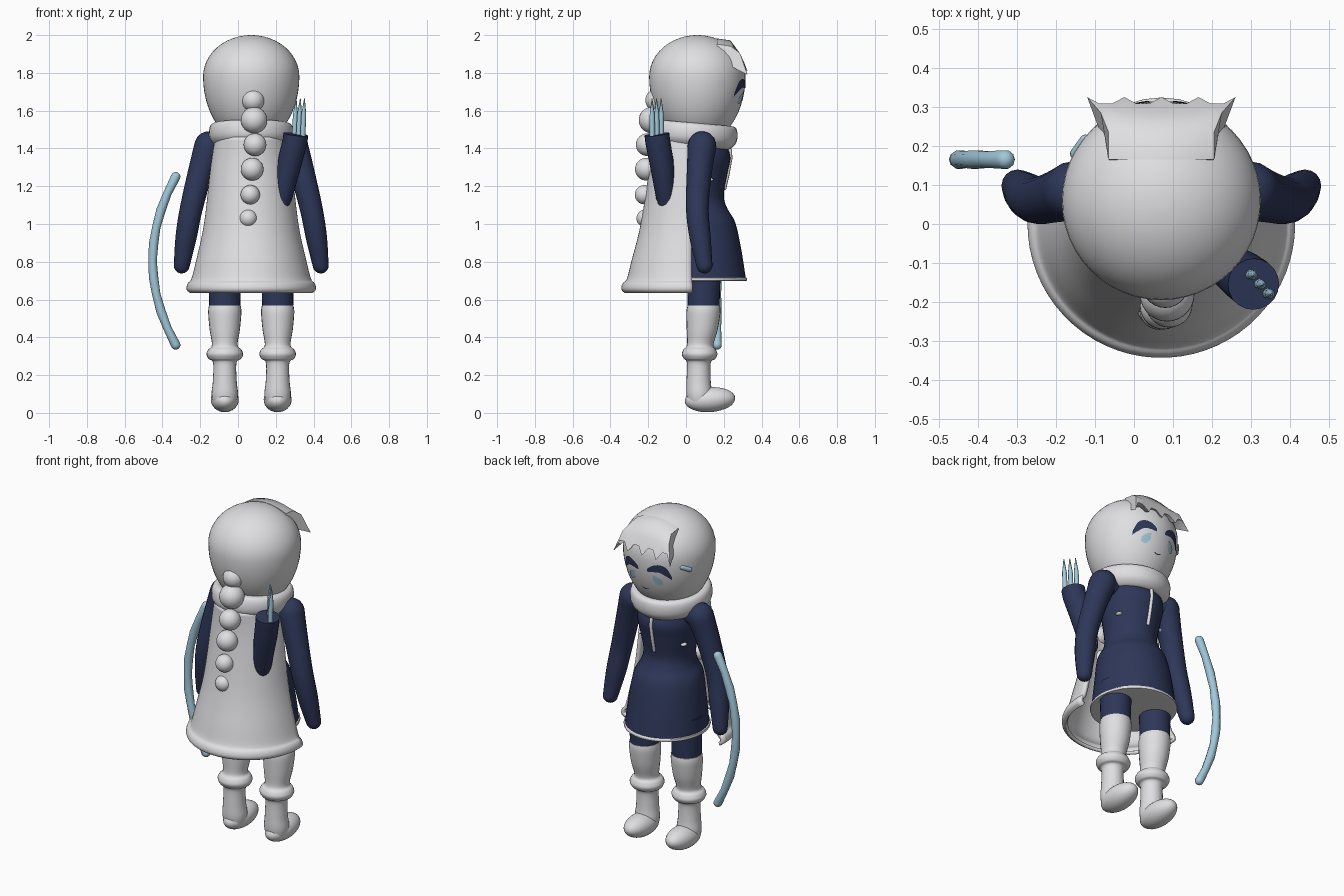
import bpy, bmesh
from math import sin, cos, pi, sqrt, radians
from mathutils import Vector

if "Cube" in bpy.data.objects:
    bpy.data.objects.remove(bpy.data.objects["Cube"])

CX = 0.07       # the figure's own middle line
HEAD_Y = 0.06


def material(name, rgb):
    m = bpy.data.materials.new(name)
    m.use_nodes = True
    m.diffuse_color = (*rgb, 1)
    m.node_tree.nodes["Principled BSDF"].inputs["Base Color"].default_value = (*rgb, 1)
    return m


WHITE = material("soft white", (0.74, 0.74, 0.76))
NAVY = material("navy cloth", (0.027, 0.038, 0.1))
ICE = material("ice blue", (0.36, 0.58, 0.7))


def finish(bm, name, mat, angle=50):
    bmesh.ops.recalc_face_normals(bm, faces=bm.faces)
    mesh = bpy.data.meshes.new(name)
    bm.to_mesh(mesh)
    bm.free()
    ob = bpy.data.objects.new(name, mesh)
    bpy.context.collection.objects.link(ob)
    mesh.materials.append(mat)
    bpy.ops.object.select_all(action='DESELECT')
    bpy.context.view_layer.objects.active = ob
    ob.select_set(True)
    bpy.ops.object.shade_smooth_by_angle(angle=radians(angle))
    return ob


def loft(name, mat, rings, closed=True, caps=True, angle=50):
    """Skin a list of equal-length rings of points."""
    bm = bmesh.new()
    rows = [[bm.verts.new(p) for p in ring] for ring in rings]
    n = len(rows[0])
    for a, b in zip(rows, rows[1:]):
        for i in range(n if closed else n - 1):
            j = (i + 1) % n
            bm.faces.new((a[i], a[j], b[j], b[i]))
    if caps:
        bm.faces.new(rows[0])
        bm.faces.new(rows[-1])
    return finish(bm, name, mat, angle)


def smooth(points, steps=5):
    """Catmull-Rom through tuples of numbers."""
    pts = [Vector(p) for p in points]
    pts = [pts[0]] + pts + [pts[-1]]
    out = []
    for a, b, c, d in zip(pts, pts[1:], pts[2:], pts[3:]):
        for k in range(steps):
            t = k / steps
            out.append(0.5 * (2 * b + (c - a) * t + (2 * a - 5 * b + 4 * c - d) * t * t
                              + (3 * b - a - 3 * c + d) * t ** 3))
    return out + [pts[-1]]


def lathe(name, mat, x, profile, start=0.0, sweep=2 * pi, n=32, steps=5):
    """Profile entries: height, x radius, y radius, y centre."""
    full = sweep > 6.2
    rings = []
    for z, rx, ry, cy in smooth([Vector(p) for p in profile], steps):
        angles = [start + sweep * i / (n if full else n - 1) for i in range(n)]
        rings.append([(x + rx * cos(a), cy + ry * sin(a), z) for a in angles])
    return loft(name, mat, rings, closed=full, caps=full)


def tube(name, mat, path, n=16, dome=True, angle=50):
    """Path entries: x, y, z, radius."""
    pts = [(Vector(p[:3]), p[3]) for p in path]
    rings = []

    def ring(c, r, q):
        rings.append([c + q @ Vector((r * cos(2 * pi * i / n), r * sin(2 * pi * i / n), 0))
                      for i in range(n)])
    for k, (c, r) in enumerate(pts):
        d = (pts[min(k + 1, len(pts) - 1)][0] - pts[max(k - 1, 0)][0]).normalized()
        q = Vector((0, 0, 1 if d.z > 0 else -1)).rotation_difference(d)
        first, last = k == 0, k == len(pts) - 1
        if dome and first:
            for a in (80, 60, 40, 20):
                ring(c - d * r * sin(radians(a)), r * cos(radians(a)), q)
        ring(c, r, q)
        if dome and last:
            for a in (20, 40, 60, 80):
                ring(c + d * r * sin(radians(a)), r * cos(radians(a)), q)
    return loft(name, mat, rings, angle=angle)


def ball(name, mat, centre, scale, tilt=0.0):
    bm = bmesh.new()
    bmesh.ops.create_uvsphere(bm, u_segments=28, v_segments=16, radius=1)
    ob = finish(bm, name, mat)
    ob.location, ob.scale, ob.rotation_euler = centre, scale, (tilt, 0, 0)
    return ob


def head_radius(z):
    h = (z - 1.78) / (0.22 if z > 1.78 else 0.36)
    return 0.255 * sqrt(max(0, 1 - h * h))


def face_plate(name, mat, columns):
    """Painted strip on the face. Columns: x offset, low z, high z."""
    rings = []
    for x, lo, hi in smooth(columns, 4):
        rings.append([(CX + x, HEAD_Y + sqrt(head_radius(z) ** 2 - x * x) + 0.004, z)
                      for z in (lo, lo * 0.5 + hi * 0.5, hi)])
    return loft(name, mat, rings, closed=False, caps=False)


# Head
levels = [1.78 - 0.31 * cos(pi * i / 24) if i < 12 else 1.78 + 0.22 * sin(pi * (i - 12) / 24)
          for i in range(24)] + [1.9995]
loft("head", WHITE, [[(CX + head_radius(z) * cos(pi * a / 24), HEAD_Y + head_radius(z) * sin(pi * a / 24), z)
                      for a in range(48)] for z in levels])

# Fringe: a ridge over the brow that falls into pointed locks
sections = []
for i in range(13):
    u = i / 6 - 1
    point = i % 3 == 0
    end = abs(u) > 0.99
    tip_z = 1.79 if end else 1.81 if point else 1.855
    tip_y = 0.325 if point else 0.308
    ridge = CX + 0.135 * u
    sections.append([(CX + 0.12 * u, 0.16, 1.90), (ridge, 0.165, 1.982 - 0.03 * u * u),
                     (ridge, 0.235, 1.972 - 0.03 * u * u), (CX + 0.155 * u, 0.285, 1.905),
                     (CX + 0.19 * u, tip_y, tip_z), (CX + 0.14 * u, 0.24 - 0.05 * u * u, 1.86)])
loft("fringe", WHITE, sections, angle=60)

# Eyes, mouth and hair clip
for side, s in (("left", 1), ("right", -1)):
    lash = [(0.03, 1.715, 1.735), (0.06, 1.72, 1.758), (0.10, 1.72, 1.768),
            (0.135, 1.695, 1.75), (0.155, 1.675, 1.70)]
    iris = [(0.06, 1.66, 1.70), (0.085, 1.635, 1.69), (0.11, 1.645, 1.67)]
    face_plate(side + "_lash", NAVY, [(s * x, a, b) for x, a, b in lash])
    face_plate(side + "_iris", ICE, [(s * x, a, b) for x, a, b in iris])
face_plate("mouth", NAVY, [(-0.022, 1.598, 1.603), (0, 1.592, 1.598), (0.022, 1.598, 1.603)])
tube("hair_clip", ICE, [(-0.125, 0.215, 1.75, 0.014), (-0.15, 0.18, 1.73, 0.014)], n=10)

# Braid of shrinking beads down the back
for i, (x, y, z, r) in enumerate([(0.08, -0.155, 1.655, 0.06), (0.085, -0.18, 1.55, 0.07),
                                  (0.09, -0.205, 1.42, 0.06), (0.075, -0.21, 1.29, 0.06),
                                  (0.065, -0.22, 1.155, 0.051), (0.055, -0.215, 1.03, 0.047)]):
    ball("braid_bead_%d" % (i + 1), WHITE, (x, y, z), (r, r, r))

# Fur collar
collar = lathe("collar", WHITE, 0, [(0, 0.12, 0.12, 0), (-0.065, 0.17, 0.18, 0), (-0.03, 0.217, 0.227, 0),
                                    (0.03, 0.222, 0.23, 0), (0.06, 0.195, 0.205, 0), (0.05, 0.12, 0.12, 0)])
collar.location = (CX, 0.04, 1.475)
collar.rotation_euler = (radians(-5), 0, 0)

# Cape around the back, with a thick hem
cape = lathe("cape", WHITE, CX, [(1.46, 0.18, 0.19, 0.01), (1.3, 0.205, 0.195, 0.01), (1.0, 0.24, 0.235, 0.005),
                                 (0.8, 0.283, 0.28, 0), (0.705, 0.308, 0.305, 0), (0.68, 0.328, 0.327, 0),
                                 (0.655, 0.332, 0.332, 0), (0.642, 0.315, 0.315, 0)],
             start=pi - 0.1, sweep=pi + 0.2, n=36)
solid = cape.modifiers.new("thickness", 'SOLIDIFY')
solid.thickness, solid.offset = 0.02, 0

# Dress and its trim
lathe("dress", NAVY, CX, [(1.5, 0.09, 0.08, 0.05), (1.44, 0.16, 0.135, 0.06), (1.36, 0.175, 0.17, 0.065),
                          (1.27, 0.165, 0.16, 0.06), (1.15, 0.145, 0.145, 0.055), (1.08, 0.155, 0.16, 0.06),
                          (1.01, 0.19, 0.195, 0.065), (0.88, 0.212, 0.215, 0.075), (0.71, 0.23, 0.237, 0.08)])
lathe("skirt_trim", WHITE, CX, [(0.718, 0.225, 0.232, 0.08), (0.715, 0.236, 0.242, 0.08),
                                (0.7, 0.236, 0.242, 0.08), (0.698, 0.215, 0.22, 0.08)], steps=2)
tube("dress_placket", WHITE, [(CX, 0.233, 1.39, 0.01), (CX, 0.236, 1.35, 0.01), (CX, 0.222, 1.27, 0.01),
                              (CX, 0.204, 1.19, 0.01)], n=8)
for side, s in (("left", 1), ("right", -1)):
    ball(side + "_side_button", WHITE, (CX + s * 0.143, 0.125, 1.235), (0.016, 0.02, 0.01))

# Arms, legs and boots
for side, s in (("left", 1), ("right", -1)):
    arm = [(0.225, 0.085, 1.415, 0.076), (0.27, 0.07, 1.27, 0.066), (0.318, 0.06, 1.08, 0.06),
           (0.345, 0.075, 0.93, 0.056), (0.368, 0.098, 0.78, 0.042)]
    tube(side + "_arm", NAVY, smooth([(CX + s * x, y, z, r) for x, y, z, r in arm], 4))
    tube(side + "_shoulder", NAVY, [(CX + s * 0.11, 0.065, 1.41, 0.06), (CX + s * 0.22, 0.085, 1.415, 0.07)])
    x = CX + s * 0.14
    lathe(side + "_stocking", NAVY, x, [(0.8, 0.088, 0.09, 0.095), (0.55, 0.082, 0.084, 0.093)], n=24)
    lathe(side + "_boot", WHITE, x, [(0.568, 0.084, 0.086, 0.094), (0.53, 0.088, 0.09, 0.092),
                                     (0.44, 0.08, 0.082, 0.086), (0.36, 0.068, 0.07, 0.075),
                                     (0.335, 0.088, 0.086, 0.072), (0.31, 0.097, 0.094, 0.072),
                                     (0.285, 0.085, 0.082, 0.072), (0.265, 0.062, 0.063, 0.068),
                                     (0.17, 0.063, 0.064, 0.067), (0.1, 0.07, 0.068, 0.07),
                                     (0.05, 0.06, 0.058, 0.07), (0.025, 0.04, 0.04, 0.07)], n=24)
    ball(side + "_foot", WHITE, (x, 0.127, 0.07), (0.074, 0.134, 0.066), radians(4))

# Quiver with three spikes
tube("quiver", NAVY, [(0.232, -0.105, 1.125, 0.048), (0.235, -0.106, 1.14, 0.052),
                      (0.275, -0.13, 1.33, 0.064), (0.302, -0.15, 1.44, 0.066), (0.306, -0.154, 1.475, 0.066)],
     n=20, dome=False, angle=40)
ball("quiver_base", NAVY, (0.232, -0.105, 1.125), (0.048, 0.048, 0.048))
for i in range(3):
    x, y = 0.298 + 0.022 * i, -0.13 - 0.024 * i
    tube("arrow_%d" % (i + 1), ICE, [(x, y, 1.44, 0.014), (x + 0.006, y - 0.001, 1.58, 0.013),
                                     (x + 0.01, y - 0.002, 1.665, 0.002)], n=8, dome=False)

# Bow
bow = [(-0.33 - 0.122 * (1 - (k / 5) ** 2), 0.165, 0.805 + 0.445 * k / 5, 0.022 + 0.003 * (k % 2))
       for k in range(-5, 6)]
tube("bow", ICE, bow, n=10, angle=40)
